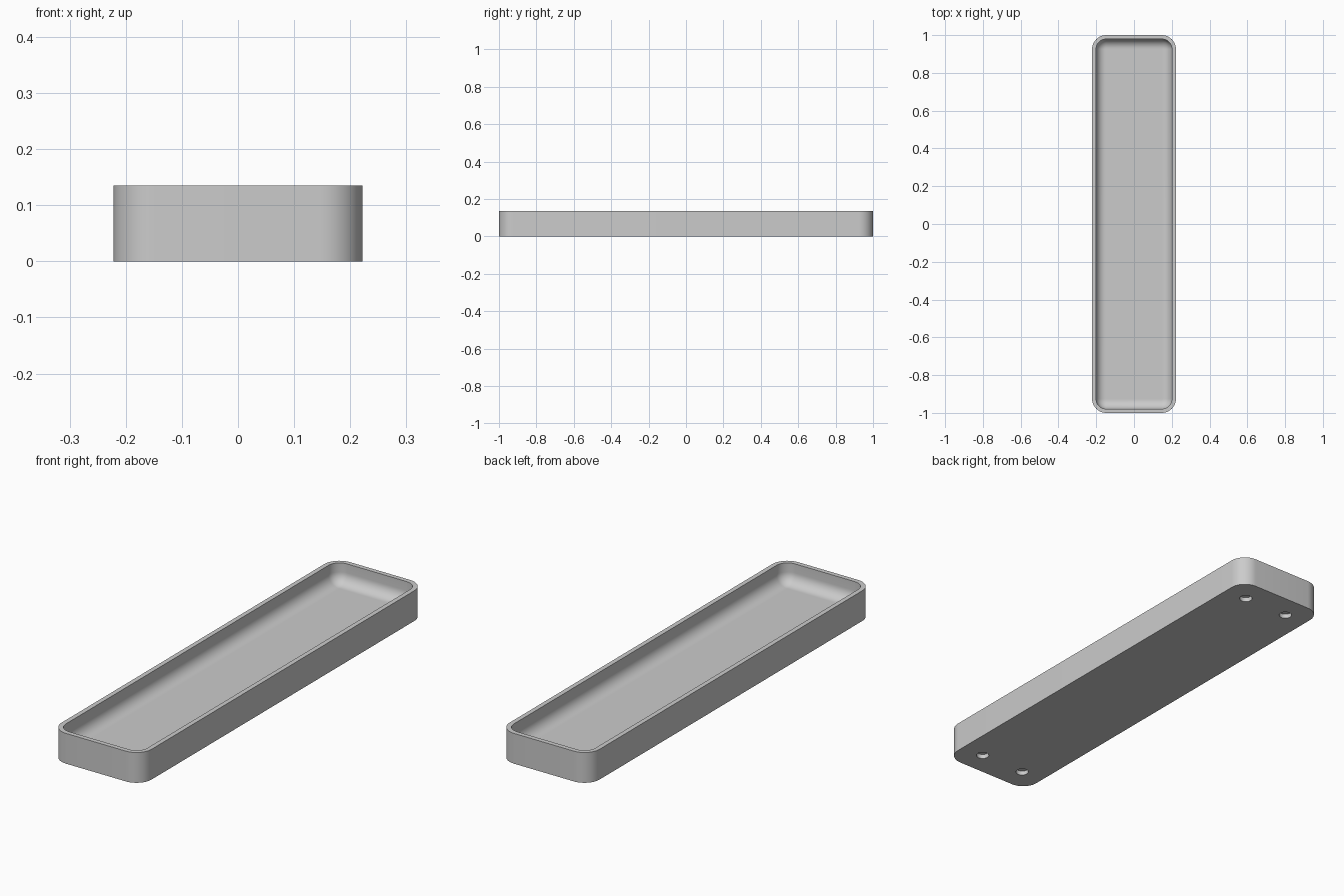
import bpy, bmesh
from math import sin, cos, pi, radians

cube = bpy.data.objects.get("Cube")
if cube:
    bpy.data.objects.remove(cube)

HALF_X, HALF_Y, HEIGHT = 0.222, 1.0, 0.135
CORNER, WALL, FLOOR_Z, FILLET = 0.075, 0.021, 0.045, 0.05
CORNER_STEPS, FILLET_STEPS = 12, 10

grey = bpy.data.materials.new("plain grey")
grey.use_nodes = True
colour = (0.6, 0.6, 0.6, 1)
grey.diffuse_color = colour
grey.node_tree.nodes["Principled BSDF"].inputs["Base Color"].default_value = colour


def rounded_loop(bm, inset, z):
    """Ring of vertices around a rounded rectangle, shrunk by inset."""
    r = max(CORNER - inset, 0.003)
    cx, cy = HALF_X - inset - r, HALF_Y - inset - r
    ring = []
    for q, (sx, sy) in enumerate([(1, 1), (-1, 1), (-1, -1), (1, -1)]):
        for i in range(CORNER_STEPS + 1):
            a = (q + i / CORNER_STEPS) * pi / 2
            ring.append(bm.verts.new((sx * cx + r * cos(a), sy * cy + r * sin(a), z)))
    return ring


# Tray section: outer wall, rim, inner wall, rounded fillet, floor
section = [(0, 0), (0, HEIGHT), (WALL, HEIGHT)]
for i in range(FILLET_STEPS + 1):
    a = i / FILLET_STEPS * pi / 2
    section.append((WALL + FILLET * (1 - cos(a)), FLOOR_Z + FILLET * (1 - sin(a))))
section.append((WALL + FILLET + 0.004, FLOOR_Z))

bm = bmesh.new()
rings = [rounded_loop(bm, *point) for point in section]
for low, high in zip(rings, rings[1:]):
    for i in range(len(low)):
        j = (i + 1) % len(low)
        bm.faces.new((low[i], low[j], high[j], high[i]))
bm.faces.new(rings[0][::-1])
bm.faces.new(rings[-1])
bmesh.ops.recalc_face_normals(bm, faces=bm.faces)
mesh = bpy.data.meshes.new("tray")
bm.to_mesh(mesh)
bm.free()
mesh.materials.append(grey)
tray = bpy.data.objects.new("tray", mesh)
bpy.context.collection.objects.link(tray)

# Four shallow round recesses in the underside
bm = bmesh.new()
for sx in (-1, 1):
    for sy in (-1, 1):
        made = bmesh.ops.create_cone(bm, cap_ends=True, segments=32,
                                     radius1=0.027, radius2=0.027, depth=0.04)
        bmesh.ops.translate(bm, verts=made["verts"], vec=(sx * 0.112, sy * 0.89, 0))
cut_mesh = bpy.data.meshes.new("recess_cutter")
bm.to_mesh(cut_mesh)
bm.free()
cut_mesh.materials.append(grey)
cutter = bpy.data.objects.new("recess_cutter", cut_mesh)
cutter.hide_render = True
bpy.context.collection.objects.link(cutter)

recess = tray.modifiers.new("recesses", "BOOLEAN")
recess.operation = "DIFFERENCE"
recess.solver = "EXACT"
recess.object = cutter

bpy.ops.object.select_all(action="DESELECT")
tray.select_set(True)
bpy.context.view_layer.objects.active = tray
bpy.ops.object.modifier_apply(modifier=recess.name)
bpy.data.objects.remove(cutter)
bpy.ops.object.shade_smooth_by_angle(angle=radians(35))
